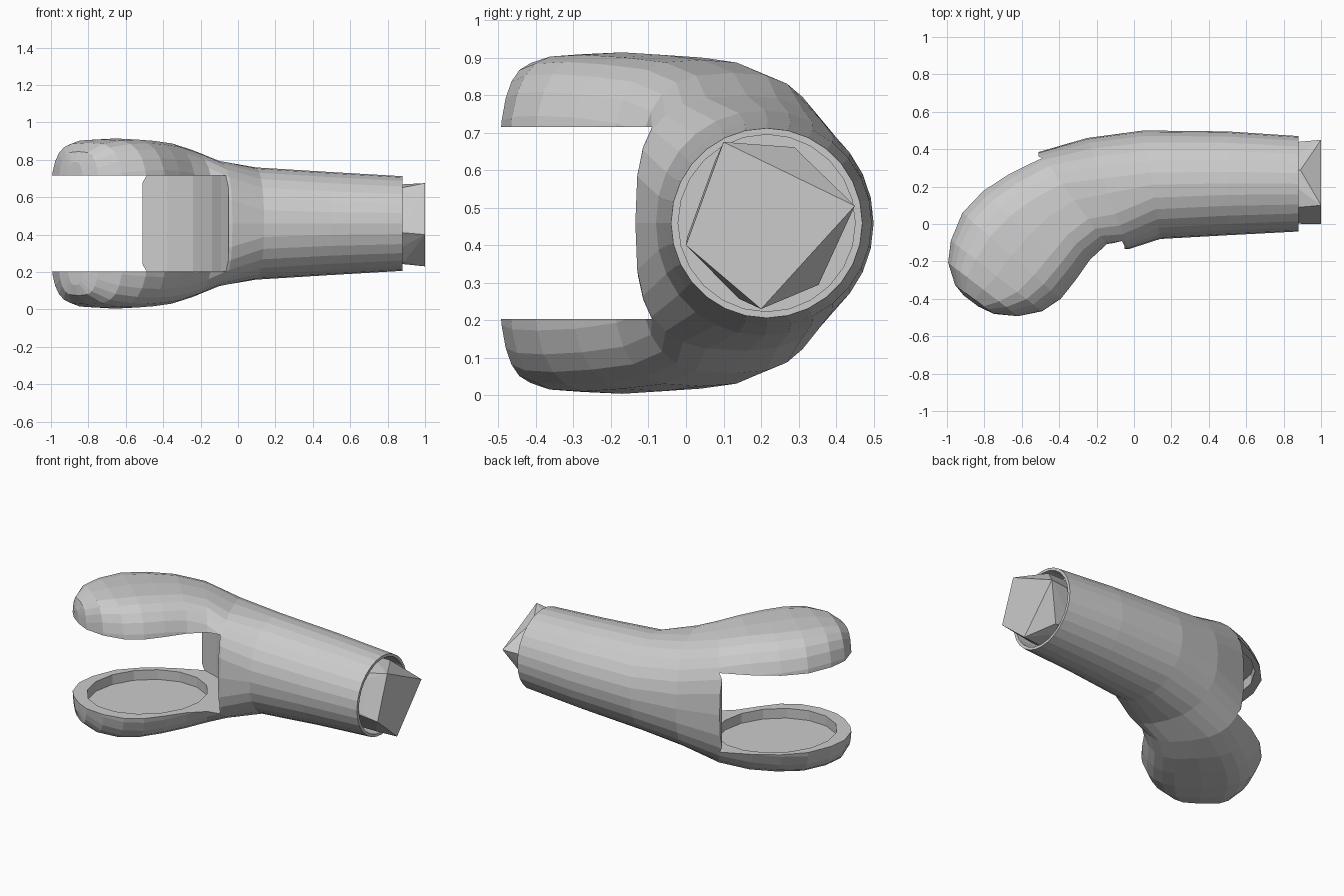
import bpy, bmesh, math
from mathutils import Vector

if "Cube" in bpy.data.objects:
    bpy.data.objects.remove(bpy.data.objects["Cube"])

ZC = 0.459          # height of the mid plane
SIDES = 28


def finish(name, bm):
    bmesh.ops.recalc_face_normals(bm, faces=bm.faces)
    me = bpy.data.meshes.new(name)
    bm.to_mesh(me)
    bm.free()
    ob = bpy.data.objects.new(name, me)
    bpy.context.collection.objects.link(ob)
    return ob


def loft(name, rings):
    bm = bmesh.new()
    vs = [[bm.verts.new(p) for p in r] for r in rings]
    n = len(vs[0])
    for a, b in zip(vs, vs[1:]):
        for i in range(n):
            j = (i + 1) % n
            bm.faces.new((a[i], a[j], b[j], b[i]))
    bm.faces.new(vs[0])
    bm.faces.new(vs[-1][::-1])
    return finish(name, bm)


def prism(name, plan, z0, z1):
    return loft(name, [[(x, y, z) for x, y in plan] for z in (z0, z1)])


def section(ox, oy, ix, iy, h, e_out, e_in):
    # upright superellipse between an outer and an inner plan point,
    # with its own squareness on each side
    o, i = Vector((ox, oy, ZC)), Vector((ix, iy, ZC))
    mid, half = (o + i) / 2, (o - i) / 2
    ring = []
    for k in range(SIDES):
        t = 2 * math.pi * k / SIDES
        c, s = math.cos(t), math.sin(t)
        e = e_out if c > 0 else e_in
        u = math.copysign(abs(c) ** (2 / e), c)
        w = math.copysign(abs(s) ** (2 / e), s)
        ring.append(mid + half * u + Vector((0, 0, h * w)))
    return ring


def cut(ob, cutter):
    cutter.hide_render = True
    m = ob.modifiers.new("cut", 'BOOLEAN')
    m.operation, m.solver, m.object = 'DIFFERENCE', 'EXACT', cutter
    bpy.context.view_layer.objects.active = ob
    bpy.ops.object.modifier_apply(modifier=m.name)
    bpy.data.objects.remove(cutter)


# curved body: round sleeve sweeping into the forked head
stations = [
    (0.88, 0.47, 0.88, -0.04, 0.253, 2, 2),
    (0.50, 0.495, 0.50, -0.06, 0.275, 2, 2),
    (0.05, 0.50, 0.14, -0.08, 0.30, 2, 2.1),
    (-0.25, 0.46, -0.03, -0.135, 0.34, 2.3, 3),
    (-0.51, 0.385, -0.13, -0.13, 0.40, 2.8, 3.2),
    (-0.68, 0.285, -0.22, -0.20, 0.435, 3.1, 3.4),
    (-0.82, 0.19, -0.30, -0.31, 0.448, 3.3, 3.6),
    (-0.93, 0.07, -0.38, -0.41, 0.455, 3.5, 3.6),
    (-0.99, -0.08, -0.48, -0.475, 0.450, 3.6, 3.6),
    (-1.003, -0.20, -0.61, -0.50, 0.432, 3.6, 3.6),
    (-0.965, -0.32, -0.74, -0.487, 0.385, 3.6, 3.6),
    (-0.92, -0.375, -0.82, -0.45, 0.33, 3, 3),
]
body = loft("forked_body", [section(*s) for s in stations])

# slot between the two arms, ending in a hollow web
cut(body, prism("slot_cutter", [
    (-1.2, 0.6), (-0.51, 0.6), (-0.51, 0.36), (-0.38, 0.32), (-0.24, 0.24),
    (-0.14, 0.10), (-0.09, -0.04), (-0.05, -0.12), (-0.05, -0.7), (-1.2, -0.7)],
    0.203, 0.715))

# shallow dishes on the inner faces of the arms
for z0, z1 in ((0.14, 0.25), (0.67, 0.778)):
    dish = []
    for k in range(16):
        a = 2 * math.pi * k / 16
        p, q = 0.36 * math.cos(a), 0.305 * math.sin(a)   # long axis runs to the web
        r = math.radians(50)
        dish.append((-0.59 + p * math.cos(r) - q * math.sin(r),
                     -0.085 + p * math.sin(r) + q * math.cos(r)))
    cut(body, prism("dish_cutter", dish, z0, z1))

# bore in the sleeve end
bore = [[(x, 0.215 + 0.236 * math.cos(a), ZC + 0.236 * math.sin(a))
         for a in [2 * math.pi * k / 24 for k in range(24)]] for x in (0.75, 1.1)]
cut(body, loft("bore_cutter", bore))

# faceted plug: four-cornered end face joined to a six-sided base
bm = bmesh.new()
for y, z in [(0.10, 0.675), (0.45, 0.505), (0.20, 0.23), (0.0, 0.40)]:
    bm.verts.new((1.0, y, z))
for k in range(6):
    a = math.radians(10 + 60 * k)
    for x in (0.74, 0.89):
        bm.verts.new((x, 0.215 + 0.215 * math.cos(a), ZC + 0.215 * math.sin(a)))
bmesh.ops.convex_hull(bm, input=bm.verts)
finish("end_plug", bm)
